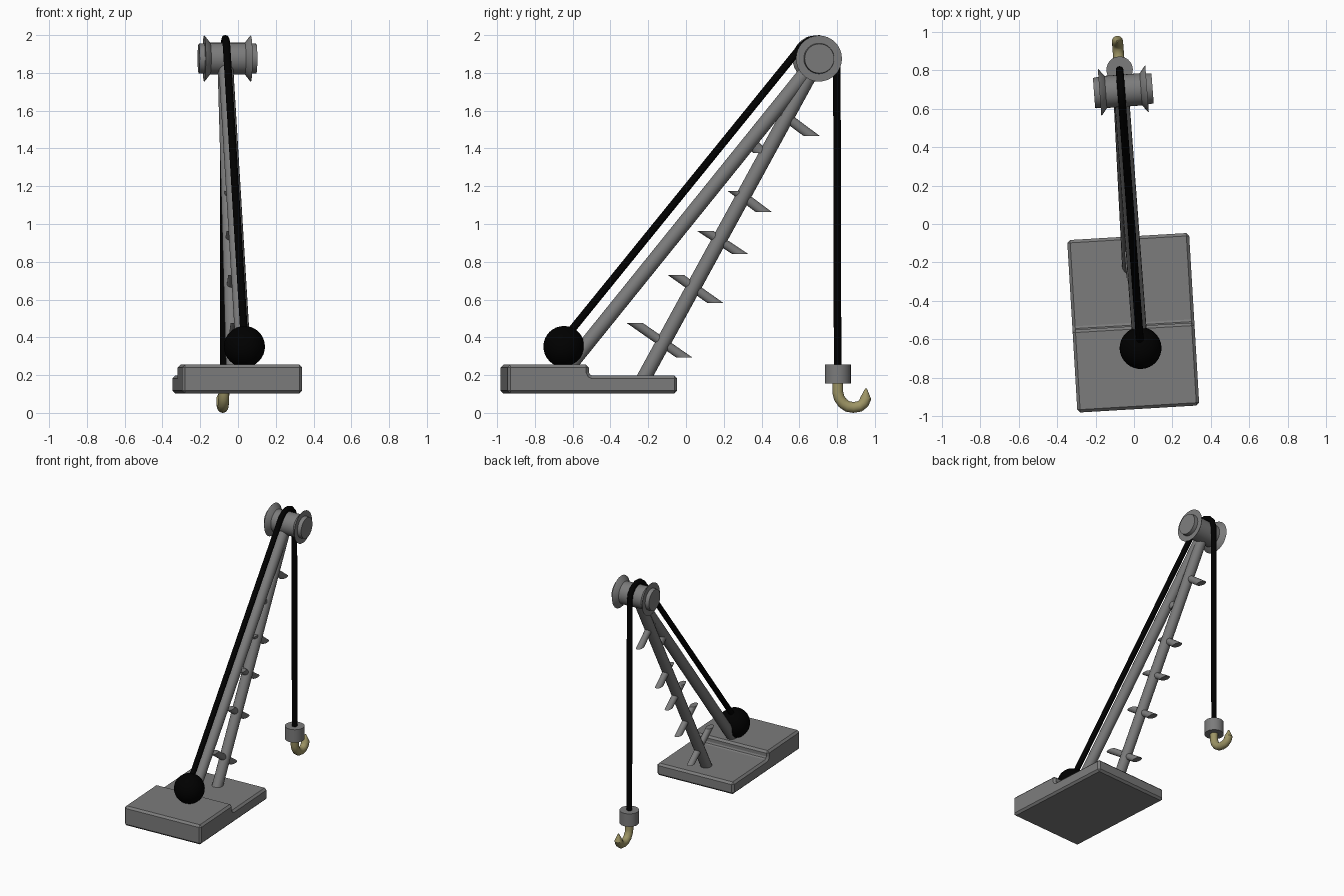
import bpy, bmesh
from math import sin, cos, pi, radians, atan2
from mathutils import Matrix, Vector

if "Cube" in bpy.data.objects:
    bpy.data.objects.remove(bpy.data.objects["Cube"])

# the crane arm is turned slightly
ARM = Matrix.Translation((0, .007, 0)) @ Matrix.Rotation(radians(4.3), 4, 'Z')
MID = -0.015                                  # centre plane of the arm


def material(name, rgb):
    m = bpy.data.materials.new(name)
    m.diffuse_color = (*rgb, 1)
    m.use_nodes = True
    m.node_tree.nodes["Principled BSDF"].inputs["Base Color"].default_value = m.diffuse_color
    return m


BLACK = material("black", (0, 0, 0))
BRASS = material("brass", (0.34, 0.30, 0.13))
STEEL = material("dark_steel", (0.2, 0.2, 0.2))


def finish(name, bm, matrix=ARM, mat=STEEL):
    bmesh.ops.recalc_face_normals(bm, faces=bm.faces)
    me = bpy.data.meshes.new(name)
    bm.to_mesh(me)
    bm.free()
    me.transform(matrix)
    ob = bpy.data.objects.new(name, me)
    bpy.context.collection.objects.link(ob)
    me.materials.append(mat)
    bpy.ops.object.select_all(action='DESELECT')
    ob.select_set(True)
    bpy.context.view_layer.objects.active = ob
    bpy.ops.object.shade_smooth_by_angle(angle=radians(35))
    return ob


def loft(name, rings, mat=STEEL):
    """Skin a list of point rings and cap both ends."""
    bm = bmesh.new()
    vs = [[bm.verts.new(p) for p in r] for r in rings]
    n = len(vs[0])
    for a, b in zip(vs, vs[1:]):
        for i in range(n):
            j = (i + 1) % n
            bm.faces.new((a[i], a[j], b[j], b[i]))
    bm.faces.new(vs[0])
    bm.faces.new(vs[-1])
    return finish(name, bm, mat=mat)


def middle(z):
    return MID


def front_x(z):
    """The front strut leans sideways a little towards its foot."""
    return -.040 + .022 * (z - .2) / 1.66


def tube(name, path, radii, mat=STEEL, n=16, x_at=middle):
    """Round tube along a (y, z) path in the arm's centre plane."""
    if not isinstance(radii, list):
        radii = [radii] * len(path)
    pts = [Vector(p) for p in path]
    rings = []
    for k, (p, r) in enumerate(zip(pts, radii)):
        d_in = (p - pts[k - 1]).normalized() if k else Vector((0, 0))
        d_out = (pts[k + 1] - p).normalized() if k < len(pts) - 1 else Vector((0, 0))
        t = (d_in + d_out).normalized()
        rings.append([(x_at(p.y) + r * cos(a), p.x - t.y * r * sin(a), p.y + t.x * r * sin(a))
                      for a in (2 * pi * i / n for i in range(n))])
    return loft(name, rings, mat)


# stepped base: side profile extruded across, edges chamfered
prof = [(-.45, .103), (.45, .103), (.45, .197), (0, .197),
        (-.012, .203), (-.018, .215), (-.018, .255), (-.45, .255)]
bm = bmesh.new()
face = bm.faces.new([bm.verts.new((-.318, y, z)) for y, z in prof])
ext = bmesh.ops.extrude_face_region(bm, geom=[face])
bmesh.ops.translate(bm, vec=(.636, 0, 0),
                    verts=[g for g in ext['geom'] if isinstance(g, bmesh.types.BMVert)])
base = finish("base", bm, Matrix.Translation((-.004, -.5145, 0)) @ Matrix.Rotation(radians(3.4), 4, 'Z'))
bpy.ops.object.shade_flat()
bev = base.modifiers.new("bevel", 'BEVEL')
bev.width = .015
bev.segments = 1
bev.angle_limit = radians(50)

# winch ball
bm = bmesh.new()
bmesh.ops.create_uvsphere(bm, u_segments=32, v_segments=16, radius=.109,
                          matrix=Matrix.Translation((MID, -.654, .351)))
finish("winch_ball", bm, mat=BLACK)

# two struts carrying the pulley
tube("rear_strut", [(-.625, .25), (.69, 1.876)], .039)
tube("front_strut", [(-.23, .18), (.69, 1.86)], .039, x_at=front_x)

# slanted rungs with level ends, given as upper and lower end centres
RUNGS = [(-.275, .475, -.013, .293), (-.060, .731, .150, .583), (.098, .963, .282, .842),
         (.260, 1.174, .409, 1.063), (.335, 1.437, .395, 1.375), (.50, 1.586, .662, 1.466)]
for k, (y0, z0, y1, z1) in enumerate(RUNGS):
    loft(f"rung_{k + 1}", [[(front_x(z) + .024 * cos(a), y + .043 * sin(a), z)
                            for a in (2 * pi * i / 16 for i in range(16))]
                           for y, z in ((y0, z0), (y1, z1))])

# pulley: lathed around the x axis
PC = (.690, 1.876)
half = [(.153, .078), (.124, .081), (.124, .122), (.120, .120), (.092, .084)]
spool = [(-x, r) for x, r in half] + half[::-1]
loft("pulley", [[(-.004 + x, PC[0] + r * cos(a), PC[1] + r * sin(a))
                 for a in (2 * pi * i / 32 for i in range(32))] for x, r in spool])

# rope from the ball, over the pulley, down to the hook block
start = atan2(.631, -.776)
arc = [(PC[0] + .105 * cos(a), PC[1] + .105 * sin(a))
       for a in (start * (1 - i / 5) for i in range(6))]
tube("rope", [(-.645, .40)] + arc + [(.799, .25)], .02, BLACK, 12)

# hook block and hook
tube("hook_block", [(.80, .256), (.80, .156)], .069, n=24)
tube("hook", [(.80, .17), (.80, .108), (.808, .078), (.826, .052), (.852, .034), (.882, .029),
              (.916, .034), (.938, .052), (.949, .078), (.950, .13)],
     [.029] * 9 + [.004], BRASS)
